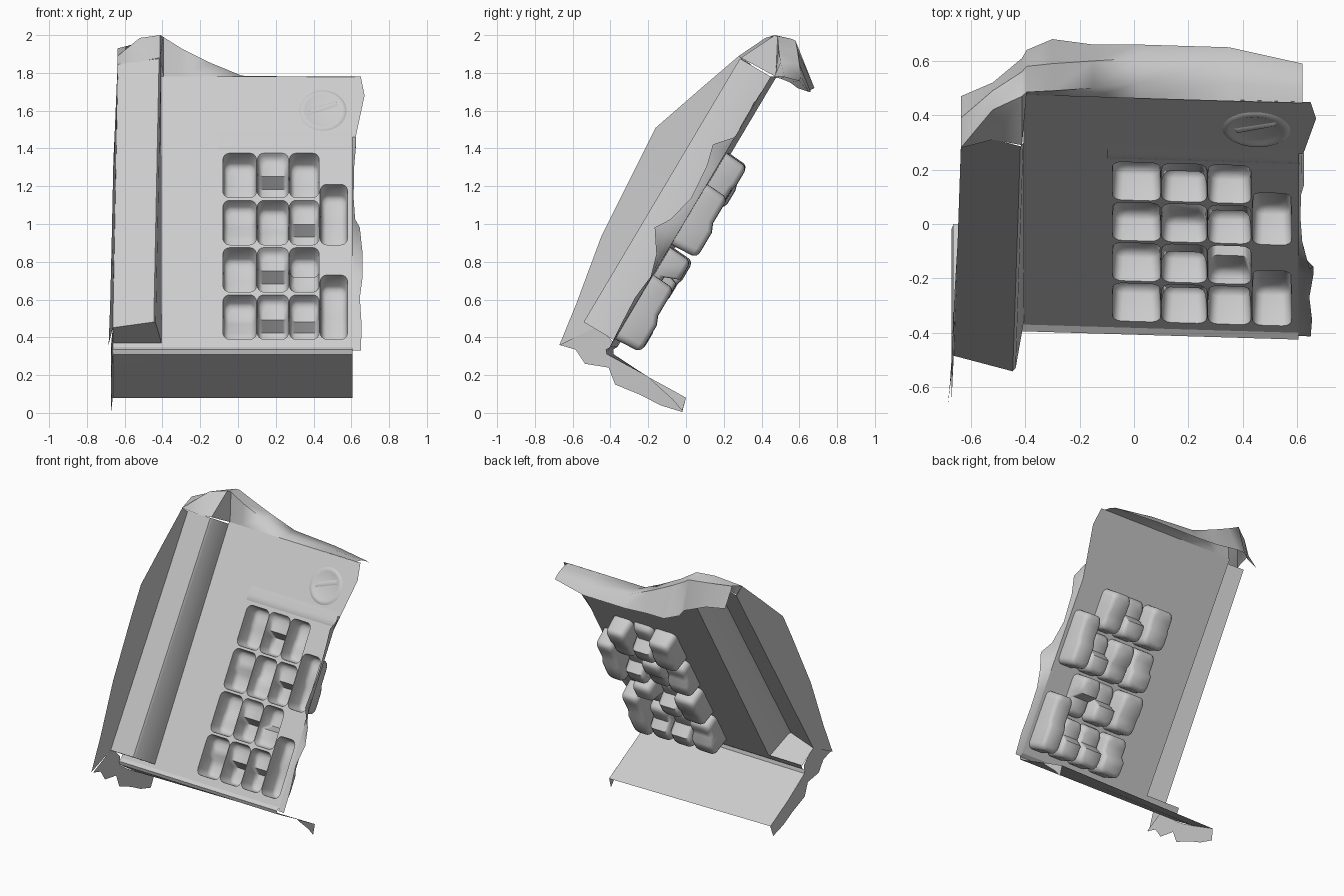
import bpy, bmesh, math
from mathutils import Vector

cube = bpy.data.objects.get("Cube")
if cube:
    bpy.data.objects.remove(cube)

grey = bpy.data.materials.new("light_grey")
grey.use_nodes = True
COLOR = (0.6, 0.6, 0.6, 1)
grey.diffuse_color = COLOR
grey.node_tree.nodes["Principled BSDF"].inputs["Base Color"].default_value = COLOR

SLOPE = 0.594                      # y gained per unit of height on the leaning plate
NORMAL = Vector((0, -0.86, 0.51))  # plate normal, towards the front


def twist(x):
    """The plate sits slightly further back towards the ridge side."""
    return 0.03 * (0.6 - x)


def on_plate(x, v, w=0.0):
    """Point on the leaning plate at height v, raised by w along its normal."""
    return Vector((x, -0.40 + (v - 0.35) * SLOPE + twist(x), v)) + NORMAL * w


def make(name, bm, angle=35):
    bmesh.ops.remove_doubles(bm, verts=bm.verts, dist=0.0005)
    mesh = bpy.data.meshes.new(name)
    bm.to_mesh(mesh)
    bm.free()
    mesh.materials.append(grey)
    obj = bpy.data.objects.new(name, mesh)
    bpy.context.collection.objects.link(obj)
    bpy.ops.object.select_all(action='DESELECT')
    obj.select_set(True)
    bpy.context.view_layer.objects.active = obj
    bpy.ops.object.shade_smooth_by_angle(angle=math.radians(angle))
    return obj


def loft(bm, rows, closed=False):
    """Join rows of points with quads and return the vertex rows."""
    rows = [[bm.verts.new(p) for p in row] for row in rows]
    for a, b in zip(rows, rows[1:]):
        n = len(a)
        for i in range(n if closed else n - 1):
            j = (i + 1) % n
            bm.faces.new((a[i], a[j], b[j], b[i]))
    return rows


def sheet(name, rows, angle=35):
    bm = bmesh.new()
    loft(bm, rows)
    return make(name, bm, angle)


# Pocket layout: x0, x1, v0, v1, then depth of the upper and the lower half
COLUMNS = [(-0.08, 0.098), (0.102, 0.268), (0.272, 0.43)]
DEPTHS = [[(0.10, 0.14), (0.06, 0.14), (0.08, 0.14)],
          [(0.13, 0.12), (0.04, 0.12), (0.13, 0.05)],
          [(0.08, 0.11), (0.11, 0.09), (0.05, 0.12)],
          [(0.12, 0.13), (0.04, 0.12), (0.13, 0.12)]]
pockets = []
for row, depths in enumerate(DEPTHS):
    v0 = 0.39 + row * 0.25
    for column, depth in zip(COLUMNS, depths):
        pockets.append((*column, v0, v0 + 0.235, *depth))
pockets.append((0.435, 0.58, 0.39, 0.73, 0.13, 0.15))
pockets.append((0.435, 0.58, 0.89, 1.21, 0.13, 0.15))


# Main plate, a grid with openings for the pockets
def right_edge(v):
    if v < 1.4:
        return 0.605
    return 0.61 + 0.06 * min(1, (v - 1.4) / 0.28) - max(0, v - 1.68) * 0.2


xs = sorted({-0.405, 0.6} | {x for p in pockets for x in p[:2]})
vs = sorted({0.35, 1.41, 1.55, 1.68, 1.78} | {round(v, 3) for p in pockets for v in p[2:4]})
bm = bmesh.new()
for xa, xb in zip(xs, xs[1:]):
    for va, vb in zip(vs, vs[1:]):
        cx, cv = (xa + xb) / 2, (va + vb) / 2
        if any(p[0] < cx < p[1] and p[2] < cv < p[3] for p in pockets):
            continue
        quad = [(xa, va), (xb, va), (xb, vb), (xa, vb)]
        bm.faces.new([bm.verts.new(on_plate(right_edge(v) if x == xs[-1] else x, v))
                      for x, v in quad])
make("main_plate", bm)

# Pockets with rounded corners and a stepped floor
ARC = 5


def rounded(p, inset, radius):
    """Right side from bottom to top, then the mirrored left side back down."""
    x1, v0, v1 = p[1] - inset, p[2] + inset, p[3] - inset
    angles = [math.pi / 2 * i / (ARC - 1) for i in range(ARC)]
    right = [(x1 - radius + radius * math.sin(a), v0 + radius - radius * math.cos(a))
             for a in angles]
    right += [(x1, p[2] + (p[3] - p[2]) * t) for t in (0.44, 0.56)]
    right += [(x1 - radius + radius * math.cos(a), v1 - radius + radius * math.sin(a))
              for a in angles]
    return right + [(p[0] + p[1] - x, v) for x, v in reversed(right)]


def pocket(bm, p):
    def depth(v):
        t = ((v - p[2]) / (p[3] - p[2]) - 0.44) / 0.12
        return p[5] + (p[4] - p[5]) * min(1, max(0, t))

    rows = [[on_plate(x, v) for x, v in rounded(p, 0, 0.035)]]
    for inset, lift in ((0.006, 0.025), (0.014, 0.009), (0.03, 0)):
        rows.append([on_plate(x, v, lift - depth(v)) for x, v in rounded(p, inset, 0.035)])
    made = loft(bm, rows, closed=True)
    rim, floor = made[0], made[-1]
    n = len(floor)
    for i in range(n // 2 - 1):
        bm.faces.new((floor[i], floor[i + 1], floor[n - 2 - i], floor[n - 1 - i]))
    half = n // 2
    arcs = [rim[:ARC], rim[half - ARC:half], rim[half:half + ARC], rim[n - ARC:]]
    corners = [(p[1], p[2]), (p[1], p[3]), (p[0], p[3]), (p[0], p[2])]
    for arc, (x, v) in zip(arcs, corners):
        bm.faces.new([bm.verts.new(on_plate(x, v))] + arc[::-1])


bm = bmesh.new()
for p in pockets:
    pocket(bm, p)
make("key_pockets", bm, 50)

# Raised ridge along one side, open at the back, with a closed lower end
V0, V1 = 0.371, 1.766
bm = bmesh.new()
section = [(-0.405, 0), (-0.407, 0.2), (-0.418, 0.216), (-0.635, 0.157)]
low = [on_plate(x - 0.028 * (w > 0), V0, w) for x, w in section]
high = [on_plate(x, V1, w) for x, w in section]
loft(bm, [low, high])
bm.faces.new([bm.verts.new(q) for q in low + [on_plate(-0.665, V0)]])
make("side_ridge", bm)

# Thin skirt flaring forward from the outer edge of the ridge
outer = [(-0.67, 0.36), (-0.58, 0.58), (-0.45, 0.93), (-0.25, 1.33), (-0.16, 1.51),
         (0.07, 1.71), (0.28, 1.89)]
rows = []
for i, (y, z) in enumerate(outer):
    t = i / (len(outer) - 1)
    rows.append([low[-1].lerp(high[-1], t), Vector((-0.685 + 0.05 * t, y, z))])
sheet("side_skirt", rows)

# Ragged lower border of the skirt that follows the bottom flap
upper = [(low[-1].y, low[-1].z), (-0.43, 0.42), (-0.38, 0.37), (-0.385, 0.31), (-0.3, 0.25),
         (-0.2, 0.19), (-0.1, 0.135), (0, 0.08)]
lower = [(-0.67, 0.36), (-0.585, 0.335), (-0.535, 0.26), (-0.41, 0.24), (-0.375, 0.15),
         (-0.24, 0.095), (-0.135, 0.04), (-0.02, 0.005)]
sheet("lower_skirt", [[Vector((-0.663, *a)), Vector((-0.672, *b))]
                      for a, b in zip(upper, lower)])

# Ragged tab at the other end of the bottom flap
tab_top = [(-0.2, 0.19), (-0.08, 0.125), (0, 0.08)]
tab_low = [(-0.17, 0.16), (-0.07, 0.07), (-0.02, 0.01)]
sheet("flap_tab", [[Vector((0.605, *a)), Vector((0.605, *b))] for a, b in zip(tab_top, tab_low)])

# Bottom flap folded back under the plate
fold = [(-0.379, 0.385), (-0.40, 0.35), (-0.425, 0.335), (-0.42, 0.31), (-0.2, 0.19), (0.0, 0.08)]


def fold_row(point, xs):
    y, z = point
    return [Vector((x, y + (twist(x) if z > 0.3 else 0), z)) for x in xs]


sheet("bottom_flap", [fold_row(q, (-0.665, -0.405, 0.1, 0.605)) for q in fold[1:]])
sheet("ridge_foot", [fold_row(q, (-0.665, -0.405)) for q in fold[:2]])

# Top flap: x, then (y, z) from the front edge to the back edge
stations = [
    (-0.637, (0.335, 1.845), (0.28, 1.89), (0.39, 1.93), (0.47, 1.80)),
    (-0.52, (0.31, 1.86), (0.42, 1.985), (0.49, 1.96), (0.52, 1.80)),
    (-0.412, (0.29, 1.88), (0.47, 2.00), (0.56, 1.98), (0.61, 1.78)),
    (-0.395, (0.475, 1.78), (0.485, 1.99), (0.58, 1.97), (0.64, 1.75)),
    (-0.30, (0.472, 1.78), (0.49, 1.93), (0.59, 1.92), (0.68, 1.72)),
    (-0.15, (0.467, 1.78), (0.50, 1.855), (0.60, 1.85), (0.66, 1.71)),
    (0.02, (0.462, 1.78), (0.52, 1.785), (0.61, 1.78), (0.66, 1.70)),
    (0.35, (0.452, 1.78), (0.52, 1.78), (0.60, 1.76), (0.65, 1.70)),
    (0.62, (0.445, 1.78), (0.50, 1.77), (0.55, 1.75), (0.59, 1.72)),
]
sheet("top_flap", [[Vector((s[0], *q)) for q in s[1:]] for s in stations], 50)

# Ragged flange on the other side, curling forward: v, outer x, rise
flange = [(0.33, 0.65, 0), (0.45, 0.655, 0.01), (0.6, 0.645, 0.02), (0.72, 0.66, 0.005),
          (0.82, 0.66, 0.04), (0.92, 0.645, 0.12), (0.99, 0.62, 0.07), (1.12, 0.612, 0.035),
          (1.28, 0.615, 0.05), (1.38, 0.625, 0.08), (1.46, 0.625, 0)]
sheet("side_flange", [[on_plate(0.605, v), on_plate(0.4 * 0.605 + 0.6 * x, v, w * 0.4),
                       on_plate(x, v, w)] for v, x, w in flange], 50)

# Shallow round boss with a cross bar in the upper corner
bm = bmesh.new()
rings = []
for r, w in ((0.125, 0), (0.115, 0.006), (0.1, 0.006), (0.09, 0.002), (0.02, 0.002)):
    rings.append([on_plate(0.45 + r * math.cos(a), 1.6 + 0.86 * r * math.sin(a), w)
                  for a in [math.tau * i / 32 for i in range(32)]])
bm.faces.new(loft(bm, rings, closed=True)[-1])
make("round_boss", bm, 60)
sheet("boss_bar", [[on_plate(0.37, 1.575, 0.002), on_plate(0.53, 1.625, 0.002)],
                   [on_plate(0.38, 1.59, 0.01), on_plate(0.52, 1.64, 0.01)],
                   [on_plate(0.37, 1.605, 0.002), on_plate(0.53, 1.655, 0.002)]], 60)

# Faint step above the pocket field
sheet("panel_step", [[on_plate(x, v, w) for x in (-0.1, 0.605)]
                     for v, w in ((1.395, 0), (1.41, 0.006), (1.43, 0.006), (1.48, 0))])
